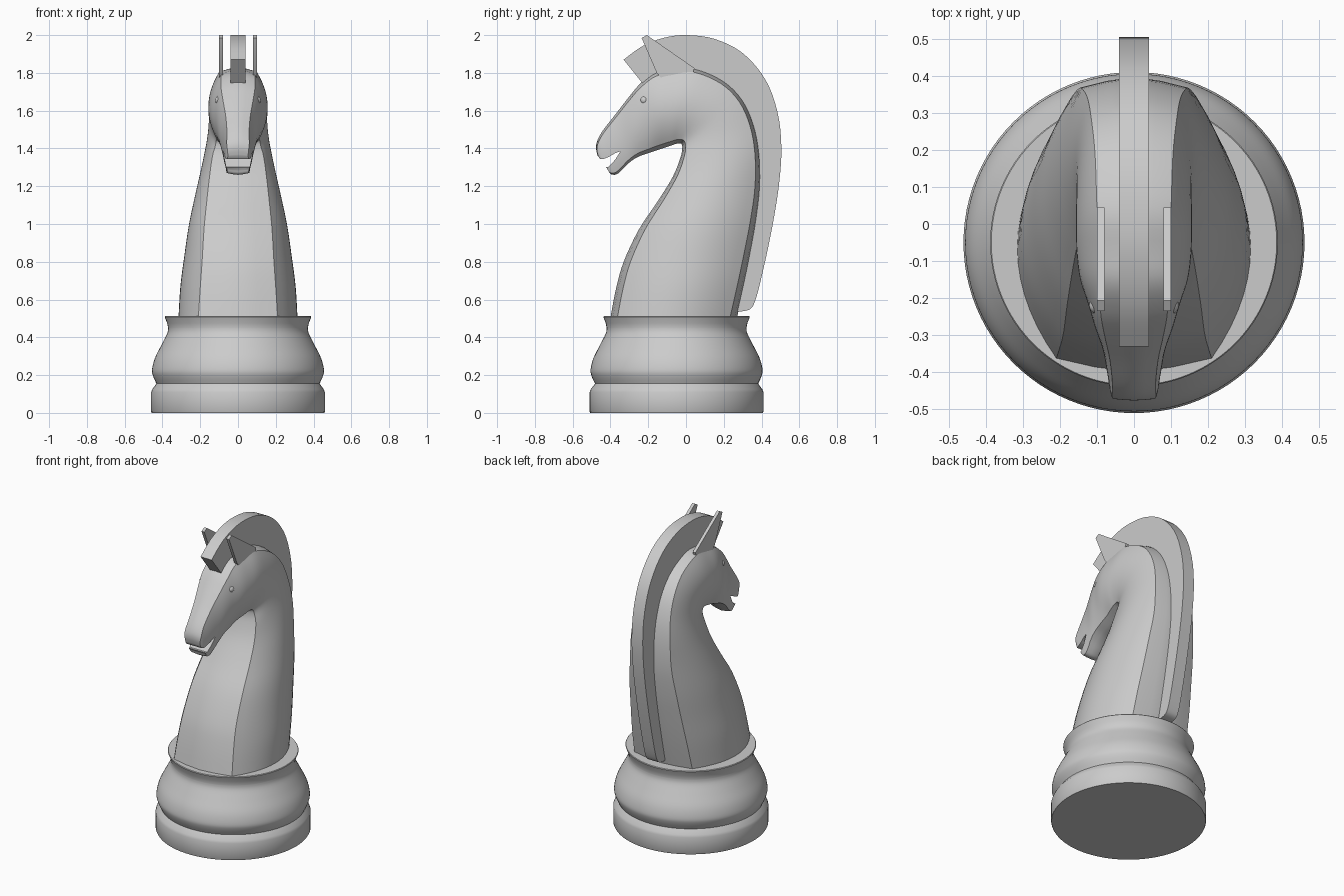
import bpy, bmesh, math

if "Cube" in bpy.data.objects:
    bpy.data.objects.remove(bpy.data.objects["Cube"])

grey = bpy.data.materials.new("stone_grey")
grey.diffuse_color = (0.6, 0.6, 0.6, 1)
grey.use_nodes = True
grey.node_tree.nodes["Principled BSDF"].inputs["Base Color"].default_value = grey.diffuse_color


def finish(name, bm, angle=30):
    bmesh.ops.recalc_face_normals(bm, faces=bm.faces)
    me = bpy.data.meshes.new(name)
    bm.to_mesh(me)
    bm.free()
    ob = bpy.data.objects.new(name, me)
    bpy.context.collection.objects.link(ob)
    me.materials.append(grey)
    smooth(ob, angle)
    return ob


def smooth(ob, angle=30):
    bpy.ops.object.select_all(action='DESELECT')
    ob.select_set(True)
    bpy.context.view_layer.objects.active = ob
    bpy.ops.object.shade_smooth_by_angle(angle=math.radians(angle))


def spline(rows, n):
    """Catmull-Rom through rows of any width."""
    out = []
    for i in range(len(rows) - 1):
        p0, p1 = rows[max(i - 1, 0)], rows[i]
        p2, p3 = rows[i + 1], rows[min(i + 2, len(rows) - 1)]
        for k in range(n):
            t = k / n
            out.append([0.5 * (2 * b + (c - a) * t + (2 * a - 5 * b + 4 * c - d) * t * t
                               + (3 * b - a - 3 * c + d) * t ** 3)
                        for a, b, c, d in zip(p0, p1, p2, p3)])
    out.append(list(rows[-1]))
    return out


def plate(name, outline, x0, x1):
    """Side outline (y, z) extruded between x0 and x1."""
    bm = bmesh.new()
    f = bm.faces.new([bm.verts.new((x0, y, z)) for y, z in outline])
    ext = bmesh.ops.extrude_face_region(bm, geom=[f])
    bmesh.ops.translate(bm, vec=(x1 - x0, 0, 0),
                        verts=[v for v in ext['geom'] if isinstance(v, bmesh.types.BMVert)])
    return finish(name, bm)


# Turned base
bulge = spline([(0.432, 0.155), (0.45, 0.195), (0.455, 0.23), (0.44, 0.29),
                (0.405, 0.36), (0.375, 0.42), (0.37, 0.45)], 4)
profile = [(0.457, 0), (0.46, 0.006), (0.46, 0.11), (0.454, 0.125), (0.437, 0.148)] \
    + bulge + [(0.375, 0.475), (0.388, 0.508), (0.385, 0.512)]
bm = bmesh.new()
N = 96
rings = [[bm.verts.new((r * math.cos(2 * math.pi * i / N),
                        r * math.sin(2 * math.pi * i / N) - 0.05, z)) for i in range(N)]
         for r, z in profile]
for a, b in zip(rings, rings[1:]):
    for i in range(N):
        bm.faces.new((a[i], a[(i + 1) % N], b[(i + 1) % N], b[i]))
bm.faces.new(rings[0])
bm.faces.new(rings[-1])
finish("base", bm)

# Neck and head: front y,z, back y,z, half widths at front corner, middle, back corner
stations = [
    (-0.40, 0.505, 0.27, 0.505, .21, .315, .21),
    (-0.37, 0.66, 0.31, 0.68, .20, .305, .20),
    (-0.33, 0.80, 0.345, 0.85, .19, .285, .185),
    (-0.25, 0.97, 0.375, 1.02, .18, .26, .17),
    (-0.15, 1.12, 0.395, 1.20, .165, .225, .15),
    (-0.07, 1.25, 0.39, 1.38, .15, .19, .14),
    (-0.03, 1.35, 0.36, 1.53, .135, .165, .125),
    (-0.02, 1.40, 0.30, 1.66, .12, .155, .115),
    (-0.025, 1.425, 0.20, 1.76, .115, .155, .105),
    (-0.05, 1.425, 0.05, 1.825, .11, .157, .10),
    (-0.08, 1.415, -0.07, 1.82, .105, .155, .095),
    (-0.14, 1.395, -0.16, 1.805, .09, .145, .09),
    (-0.20, 1.375, -0.24, 1.745, .085, .122, .09),
    (-0.255, 1.355, -0.30, 1.675, .08, .105, .08),
    (-0.30, 1.325, -0.37, 1.585, .075, .085, .065),
    (-0.34, 1.285, -0.44, 1.495, .065, .074, .058),
    (-0.37, 1.262, -0.47, 1.44, .06, .068, .06),
    (-0.40, 1.265, -0.476, 1.40, .056, .064, .056),
    (-0.41, 1.285, -0.468, 1.362, .053, .06, .053)]
TC, M = 0.055, 14


def section(s):
    fy, fz, by, bz, wf, wm, wr = s
    half = [(0, 0.0), (wf * 0.5, TC * 0.35)]
    for k in range(M + 1):
        u = k / M
        w = wf * (2 * u - 1) * (u - 1) + 4 * wm * u * (1 - u) + wr * u * (2 * u - 1)
        half.append((w, TC + (1 - 2 * TC) * u))
    half += [(wr * 0.5, 1 - TC * 0.35), (0, 1.0)]
    loop = half + [(-x, t) for x, t in half[-2:0:-1]]
    return [(x, fy + (by - fy) * t, fz + (bz - fz) * t) for x, t in loop]


bm = bmesh.new()
loops = [[bm.verts.new(p) for p in section(s)] for s in spline(stations, 4)]
for a, b in zip(loops, loops[1:]):
    for i in range(len(a)):
        j = (i + 1) % len(a)
        bm.faces.new((a[i], a[j], b[j], b[i]))
bm.faces.new(loops[0])
bm.faces.new(loops[-1])
body = finish("neck_and_head", bm)

# Mouth slot
cutter = plate("mouth_cutter", [(-0.347, 1.385), (-0.375, 1.375), (-0.41, 1.355), (-0.435, 1.345),
                                (-0.56, 1.345), (-0.56, 1.30), (-0.41, 1.303), (-0.375, 1.34)],
               -0.3, 0.3)
cutter.hide_render = True
mod = body.modifiers.new("mouth", 'BOOLEAN')
mod.operation, mod.solver, mod.object = 'DIFFERENCE', 'EXACT', cutter
bpy.context.view_layer.objects.active = body
bpy.ops.object.modifier_apply(modifier="mouth")
bpy.data.objects.remove(cutter)
smooth(body)

# Mane
outer = spline([(-0.33, 1.87), (-0.23, 1.942), (-0.12, 1.985), (0, 2.0), (0.15, 1.98),
                (0.30, 1.905), (0.42, 1.765), (0.485, 1.59), (0.505, 1.40), (0.49, 1.19),
                (0.45, 0.95), (0.40, 0.72), (0.365, 0.59), (0.335, 0.547), (0.27, 0.535)], 4)
inner = spline([(0.23, 0.535), (0.30, 0.85), (0.35, 1.2), (0.30, 1.52), (0.16, 1.72),
                (0.0, 1.78), (-0.15, 1.76), (-0.23, 1.745)], 3)
plate("mane", outer + inner, -0.04, 0.04)

for side, s in (("left", -1), ("right", 1)):
    # Ears
    plate("ear_" + side, [(-0.235, 1.985), (-0.207, 2.0), (0.045, 1.825), (0.03, 1.78),
                          (-0.13, 1.77), (-0.155, 1.80)], s * 0.08, s * 0.10)
    # Eyes with lids
    bpy.ops.mesh.primitive_uv_sphere_add(segments=24, ring_count=16, radius=0.023,
                                         location=(s * 0.098, -0.22, 1.655))
    bpy.ops.mesh.primitive_torus_add(major_radius=0.026, minor_radius=0.006, major_segments=28,
                                     minor_segments=8, location=(s * 0.104, -0.22, 1.655),
                                     rotation=(0, math.pi / 2, -s * 0.3))
    lid = bpy.context.object
    eye = [o for o in bpy.data.objects if o.name.startswith("Sphere")][0]
    for ob, nm in ((eye, "eye_"), (lid, "eyelid_")):
        ob.name = nm + side
        ob.data.materials.append(grey)
        smooth(ob, 60)
